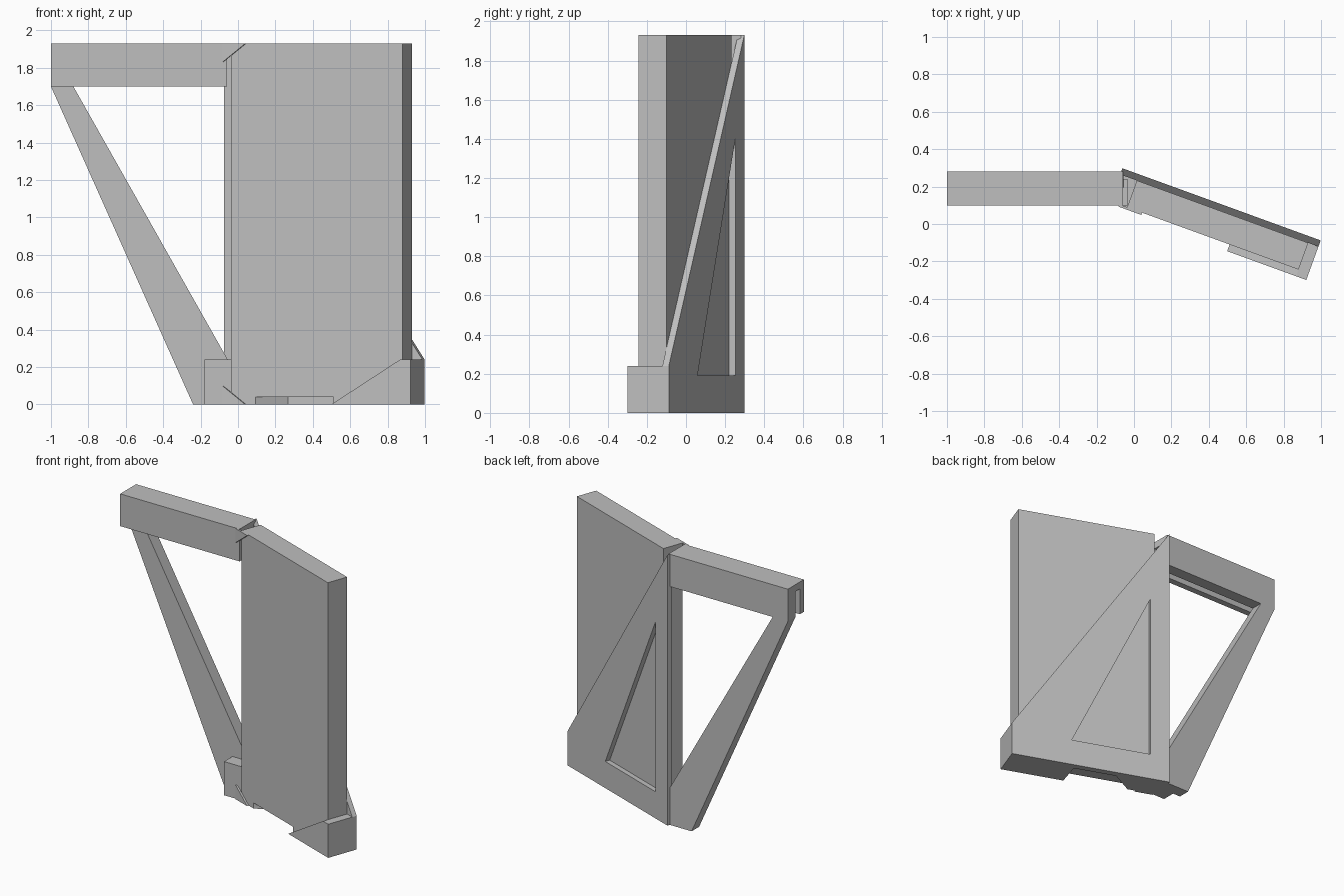
import bpy, bmesh, math
from mathutils import Matrix, Vector

if "Cube" in bpy.data.objects:
    bpy.data.objects.remove(bpy.data.objects["Cube"], do_unlink=True)

grey = bpy.data.materials.new("plain grey")
grey.use_nodes = True
COLOUR = (0.52, 0.52, 0.52, 1)
grey.diffuse_color = COLOUR
grey.node_tree.nodes["Principled BSDF"].inputs["Base Color"].default_value = COLOUR

# The angled wing has its own frame: u along the wing, v towards the back
WING = Matrix.Translation((-0.062, 0.298, 0)) @ Matrix.Rotation(math.radians(-20), 4, "Z")
STRAIGHT = Matrix.Identity(4)


def prism(name, profile, low, high, axis="Y", frame=STRAIGHT):
    """Extrude a flat profile from low to high along one axis."""
    place = {
        "X": lambda a, b, c: Vector((c, a, b)),
        "Y": lambda a, b, c: Vector((a, c, b)),
        "Z": lambda a, b, c: Vector((a, b, c)),
    }[axis]
    bm = bmesh.new()
    ends = [[bm.verts.new(frame @ place(a, b, c)) for a, b in profile] for c in (low, high)]
    bm.faces.new(ends[0])
    bm.faces.new(ends[1])
    for i in range(len(profile)):
        j = (i + 1) % len(profile)
        bm.faces.new((ends[0][i], ends[0][j], ends[1][j], ends[1][i]))
    bmesh.ops.recalc_face_normals(bm, faces=bm.faces)
    mesh = bpy.data.meshes.new(name)
    bm.to_mesh(mesh)
    bm.free()
    mesh.materials.append(grey)
    obj = bpy.data.objects.new(name, mesh)
    bpy.context.scene.collection.objects.link(obj)
    return obj


def box(name, xs, ys, zs, frame=STRAIGHT):
    (x0, x1), (z0, z1) = xs, zs
    return prism(name, [(x0, z0), (x1, z0), (x1, z1), (x0, z1)], *ys, frame=frame)


TOP = 1.93
CLIP = 0.24
PLATE = 0.035    # back plate thickness
FRONT = -0.187   # panel front
END = 1.128      # wing length

# Angled panel
box("panel", (0.095, 1.07), (FRONT, -PLATE), (0.04, TOP), WING)

# Triangular back plate with a triangular window
plate = prism("back_plate", [(0, 0), (END, 0), (END, CLIP), (0, TOP)], -PLATE, 0, frame=WING)
cutter = prism("window_cutter", [(0.135, 0.19), (0.70, 0.19), (0.135, 1.4)], -0.1, 0.1, frame=WING)
cutter.hide_render = True
cutter.hide_set(True)
cut = plate.modifiers.new("window", "BOOLEAN")
cut.operation = "DIFFERENCE"
cut.solver = "EXACT"
cut.object = cutter

# Base floor with a cut-away front edge
prism("base_floor",
      [(0, 0), (0, FRONT), (0.233, FRONT), (0.366, -0.045), (0.668, -0.045),
       (0.678, FRONT), (END, FRONT), (END, 0)], 0, 0.04, "Z", WING)

# Clip at the outer lower corner
box("outer_clip_end", (1.07, END), (-0.225, -PLATE), (0, CLIP), WING)
prism("outer_clip_front", [(0.678, 0), (1.07, 0), (1.07, CLIP)], -0.225, FRONT, frame=WING)

# Clip at the top inner corner
prism("upper_clip_front", [(0.05, 1.83), (0.18, TOP), (0.05, TOP)], -0.2, FRONT, frame=WING)

# Top beam, a channel open underneath and at its end
prism("top_beam",
      [(0.28, 1.70), (0.28, TOP), (0.10, TOP), (0.10, 1.70),
       (0.145, 1.70), (0.145, 1.88), (0.195, 1.88), (0.195, 1.70)], -1, -0.058, "X")

# Sloping brace and its foot
prism("diagonal_brace",
      [(-1, 1.70), (-0.88, 1.70), (-0.055, CLIP), (-0.055, 0), (-0.24, 0)], 0.195, 0.28)
box("brace_foot", (-0.18, -0.035), (0.10, 0.24), (0, CLIP))
prism("lower_clip_front", [(0.05, 0), (0.18, 0), (0.05, 0.1)], -0.2, FRONT, frame=WING)
